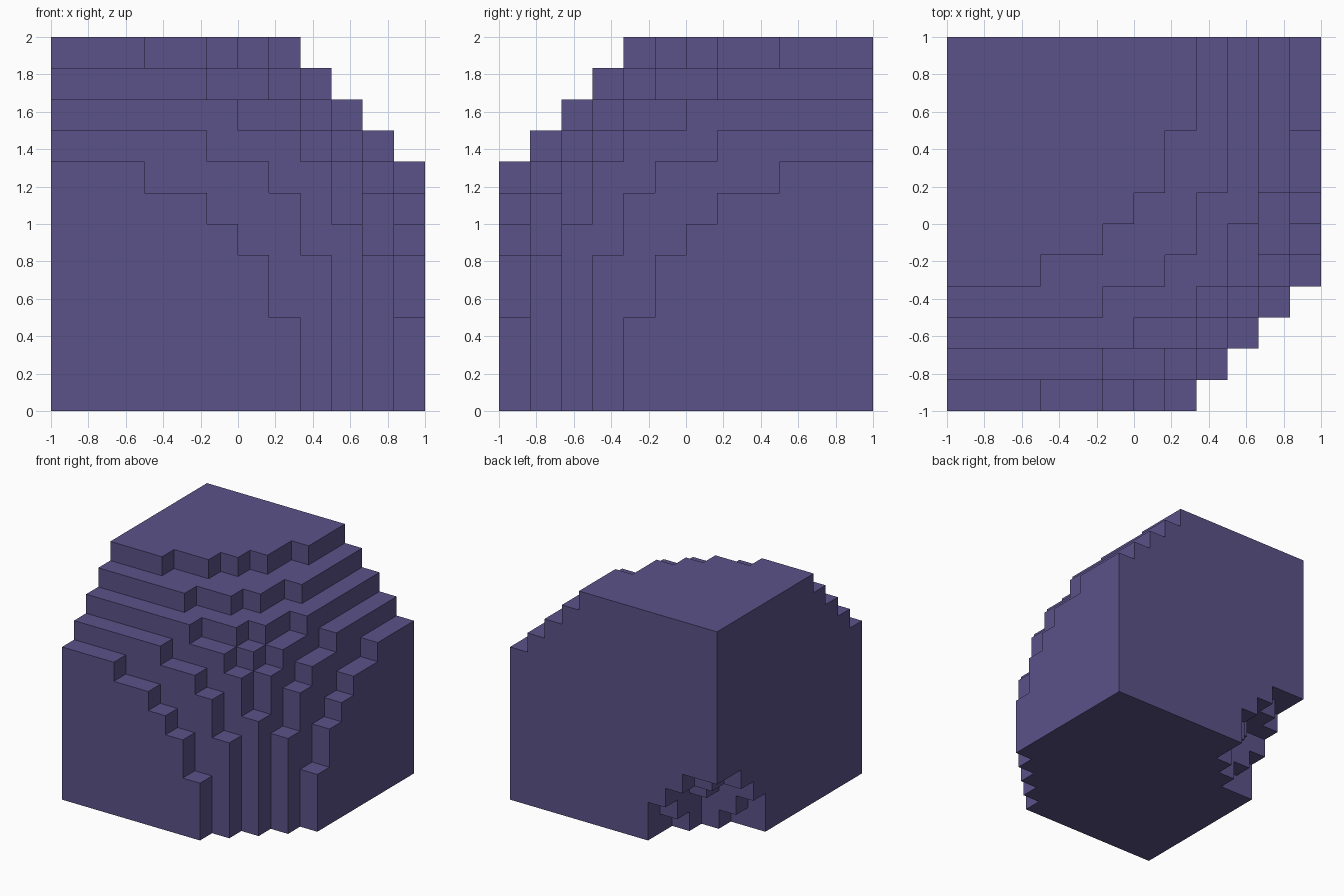
import bpy
import bmesh
import math
from mathutils import Vector

cube = bpy.data.objects.get("Cube")
if cube:
    bpy.data.objects.remove(cube, do_unlink=True)

N = 12           # cells along each side
CELL = 2 / N
CAVITY = 4       # radius of the hollow, in cells

# Stepped outer corner: cells (largest, middle) index -> limit for the smallest
STEPS = {(11, 7): 3, (11, 6): 5, (10, 8): 5, (10, 7): 7, (9, 9): 6, (9, 8): 8}


def solid(cell):
    """Cells are counted from the hollow corner at back, -x, bottom."""
    if min(cell) < 0 or max(cell) >= N:
        return False
    low, mid, high = sorted(cell)
    if mid + high > 18 or low >= STEPS.get((high, mid), N):
        return False
    return sum((c + 0.5) ** 2 for c in cell) > CAVITY ** 2


def place(p):
    return Vector((p[0] * CELL - 1, 1 - p[1] * CELL, p[2] * CELL))


bm = bmesh.new()
corners = {}


def corner(p):
    if p not in corners:
        corners[p] = bm.verts.new(place(p))
    return corners[p]


# Exposed cell sides become faces
cells = [(i, j, k) for i in range(N) for j in range(N) for k in range(N)]
for cell in filter(solid, cells):
    for axis in range(3):
        u, v = (axis + 1) % 3, (axis + 2) % 3
        for side in (0, 1):
            neighbour = list(cell)
            neighbour[axis] += 2 * side - 1
            if solid(neighbour):
                continue
            ring = []
            for du, dv in ((0, 0), (1, 0), (1, 1), (0, 1)):
                p = list(cell)
                p[axis] += side
                p[u] += du
                p[v] += dv
                ring.append(corner(tuple(p)))
            # the y axis is flipped, so the winding is flipped too
            bm.faces.new(ring[::-1] if side else ring)

# Merge the flat areas
bmesh.ops.dissolve_limit(bm, angle_limit=math.radians(1), verts=bm.verts[:], edges=bm.edges[:])
mesh = bpy.data.meshes.new("stepped_block")
bm.to_mesh(mesh)
bm.free()

# Single flat colour
violet = bpy.data.materials.new("dusty_violet")
violet.use_nodes = True
colour = (0.105, 0.084, 0.25, 1)
violet.diffuse_color = colour
violet.node_tree.nodes["Principled BSDF"].inputs["Base Color"].default_value = colour
mesh.materials.append(violet)

block = bpy.data.objects.new("stepped_block", mesh)
bpy.context.scene.collection.objects.link(block)
